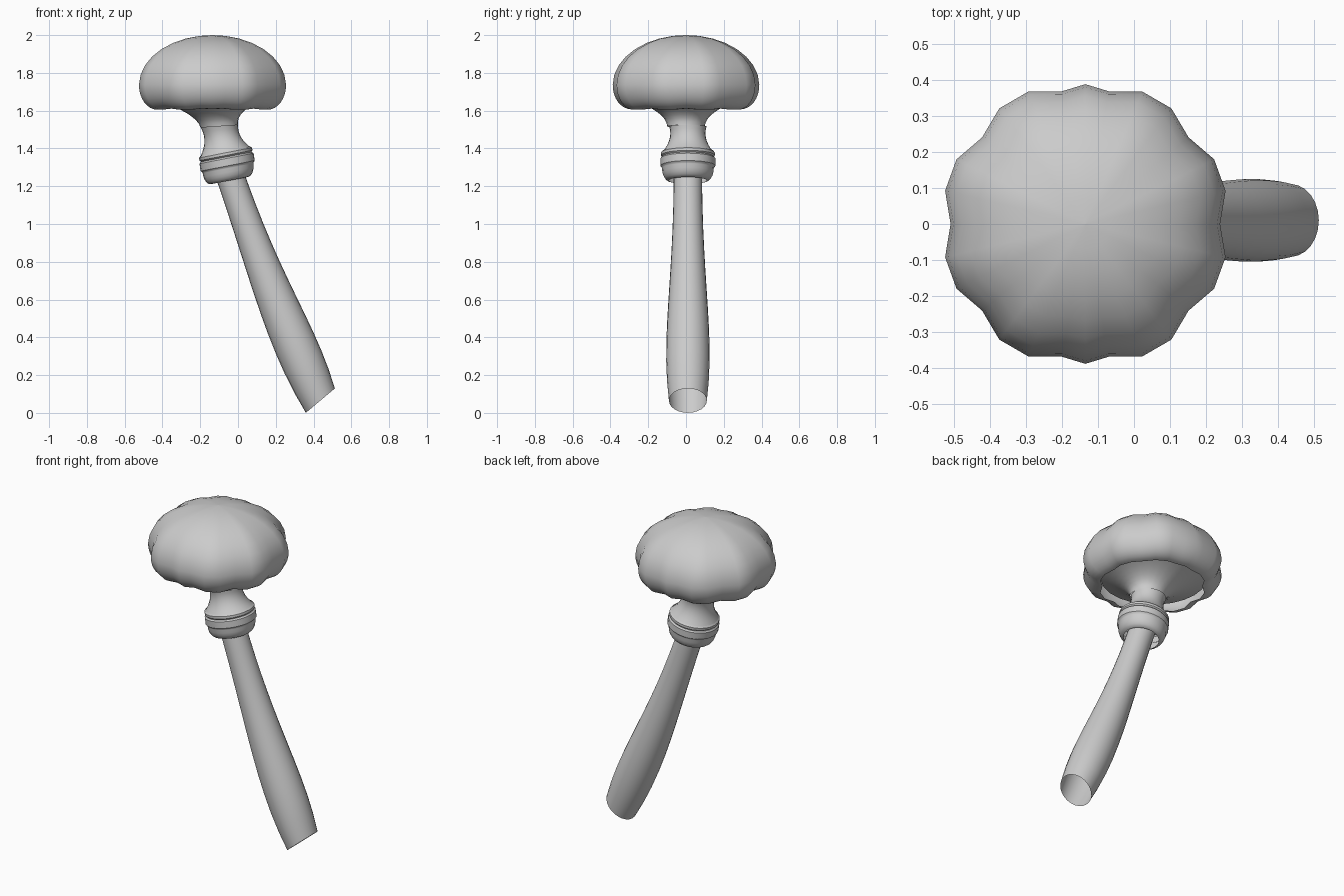
import bpy
from math import cos, sin, pi, radians

cube = bpy.data.objects.get("Cube")
if cube:
    bpy.data.objects.remove(cube, do_unlink=True)

grey = bpy.data.materials.new("plain grey")
grey.use_nodes = True
colour = (0.6, 0.6, 0.6, 1)
grey.diffuse_color = colour
grey.node_tree.nodes["Principled BSDF"].inputs["Base Color"].default_value = colour


def skin(name, rings):
    """Join equal rings of points, listed from top to bottom, into a smooth skin."""
    count = len(rings[0])
    verts = [point for ring in rings for point in ring]
    faces = []
    for row in range(len(rings) - 1):
        upper, lower = row * count, (row + 1) * count
        for j in range(count):
            k = (j + 1) % count
            faces.append((upper + j, lower + j, lower + k, upper + k))
    mesh = bpy.data.meshes.new(name)
    mesh.from_pydata(verts, [], faces)
    mesh.materials.append(grey)
    obj = bpy.data.objects.new(name, mesh)
    bpy.context.collection.objects.link(obj)
    bpy.ops.object.select_all(action="DESELECT")
    obj.select_set(True)
    bpy.context.view_layer.objects.active = obj
    bpy.ops.object.shade_smooth_by_angle(angle=radians(38))
    return mesh


def tilted_ring(x, z, radius, tilt, y=0.01, sides=24):
    """Ring around a centre, tilted sideways by a number of degrees."""
    ring = []
    for j in range(sides):
        angle = 2 * pi * j / sides
        across = radius * cos(angle)
        ring.append((x + across * cos(radians(tilt)),
                     y + radius * sin(angle),
                     z + across * sin(radians(tilt))))
    return ring


def spread(start, end, steps):
    """Evenly spaced values from start to end, both included."""
    return [start + (end - start) * i / steps for i in range(steps + 1)]


def lean(z):
    """Sideways position of the leaning upper axis at a height."""
    rise = z - 1.23
    return -0.045 - rise * (0.1 + 0.3 * rise)


# Lobed outline of the cap: wide lobes with a narrow one at front and back
outline = []
start = 0
for width in [40, 40, 20, 40, 40] * 2:
    steps = 3 if width == 40 else 2
    for i in range(steps):
        groove = 0.065 if i == 0 else 0.03 if steps == 2 else 0
        outline.append((radians(start + width * i / steps), groove))
    start += width

# Cap: domed above its widest line, curled inward below it
cap_x, widest = -0.135, 1.735
cap_rings = []
for turn in spread(radians(10), pi, 15):
    if turn < pi / 2:
        radius, z = 0.4 * sin(turn), widest + 0.265 * cos(turn)
    else:
        radius, z = 0.3 + 0.1 * sin(turn), widest + 0.13 * cos(turn)
    fade = min(1, radius / 0.15)
    lift = 0.3 * max(0, -cos(turn))
    ring = []
    for angle, groove in outline:
        dip = radius * groove * fade
        reach = radius - dip
        ring.append((cap_x + reach * cos(angle), reach * sin(angle), z + dip * lift))
    cap_rings.append(ring)
crown = [(cap_x, 0, 2)] * len(outline)
cap = skin("cap", [crown] + cap_rings)
cap.validate()

# Underside of the cap, flaring out from the neck
flare = []
for t in spread(1, 0, 8):
    z = 1.517 + 0.148 * t
    flare.append(tilted_ring(lean(z), z, 0.1 + 0.2 * t * t, 4 * (1 - t), y=0))
skin("cap_underside", flare)

# Waisted neck
neck = []
for t in spread(0, 1, 7):
    z = 1.517 - 0.137 * t
    pinch = (1.48 - z) / 0.1
    neck.append(tilted_ring(lean(z), z, 0.093 + 0.043 * pinch ** 2, 4 + 7 * t))
skin("neck", neck)


def bead(top, bottom, radius):
    """Profile of a band with bevelled edges."""
    bevel = 0.008
    return [(top, radius - bevel), (top - bevel, radius),
            (bottom + bevel, radius), (bottom, radius - bevel)]


# Collar: two bands above a rounded bowl
profile = bead(1.385, 1.355, 0.143) + bead(1.355, 1.3, 0.146)
for turn in spread(0, pi / 2, 5):
    profile.append((1.295 - 0.065 * sin(turn), 0.1 + 0.037 * cos(turn)))
skin("collar", [tilted_ring(lean(z), z, radius, 11) for z, radius in profile])

# Stalk: slim at the collar, swelling low down, with a slanted open end
stalk = []
for t in spread(0, 1, 12):
    drop = 1.215 * t
    x = -0.05 + 0.4 * drop - 0.02 * sin(pi * t)
    radius = 0.075 + 0.04 * sin(pi / 2 * (t / 0.8) ** 2)
    stalk.append(tilted_ring(x, 1.28 - drop, radius, 20 + 20 * t ** 3))
skin("stalk", stalk)
